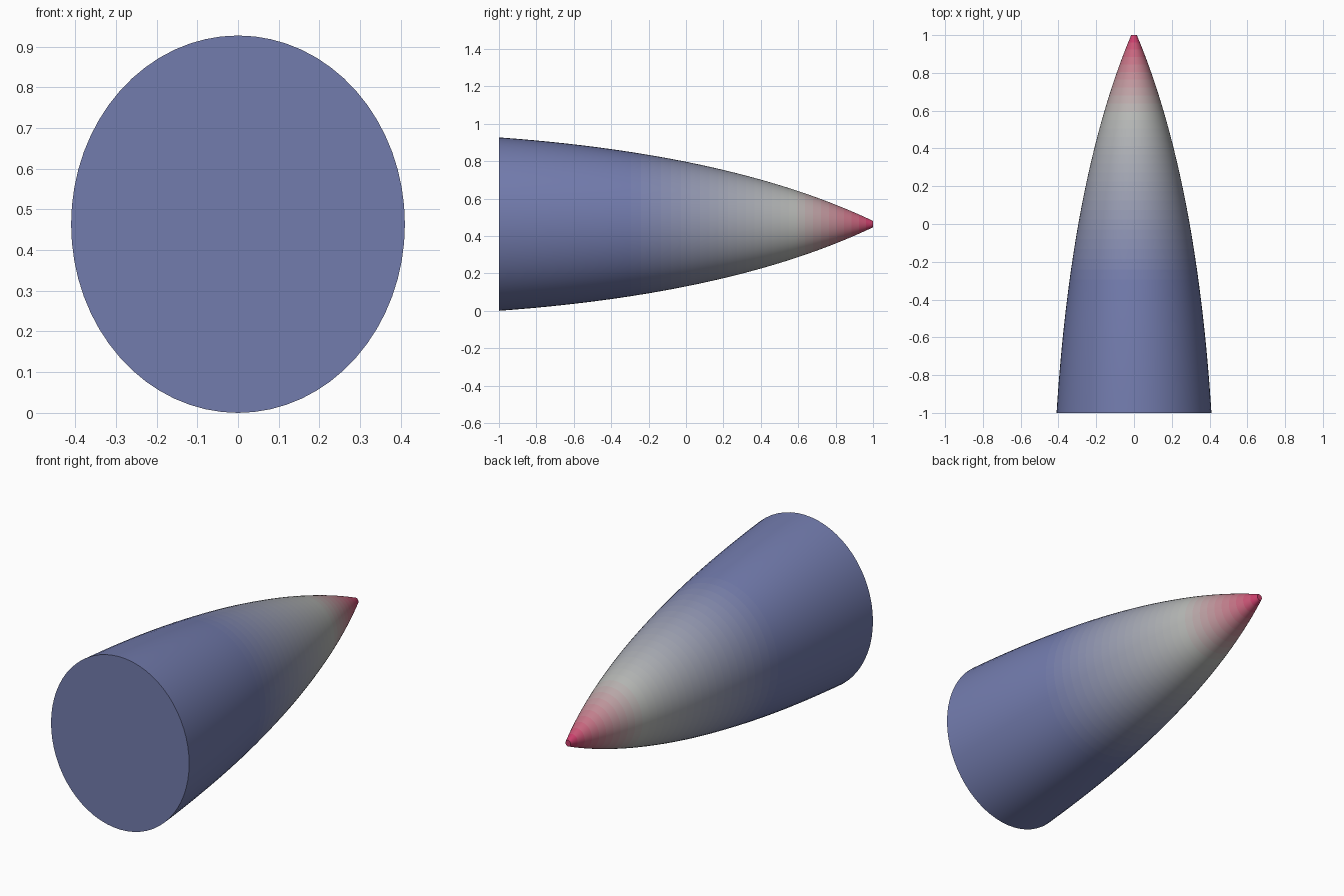
import bpy, bmesh, math

if "Cube" in bpy.data.objects:
    bpy.data.objects.remove(bpy.data.objects["Cube"])

SIDES, RINGS = 64, 40
RATIO = 0.4635 / 0.41   # cross-section height over width
BLUE, GREY, PINK = (0.17, 0.20, 0.42), (0.48, 0.49, 0.47), (0.60, 0.05, 0.15)


def profile(s):
    """Bezier outline: position along y and half width."""
    a, b, c = (1 - s) ** 2, 2 * s * (1 - s), s * s
    return -a + 0.25 * b + c, 0.41 * a + 0.33 * b + 0.015 * c


def mix(p, q, t):
    t = max(0, min(1, t))
    return tuple(u + (v - u) * t for u, v in zip(p, q))


def shade(y):
    """Blue body fading to grey, then to the pink tip."""
    if y < 0.58:
        return mix(BLUE, GREY, (y + 0.3) / 0.88)
    return mix(GREY, PINK, (y - 0.58) / 0.4)


mesh = bpy.data.meshes.new("nose_cone")
cone = bpy.data.objects.new("nose_cone", mesh)
bpy.context.collection.objects.link(cone)
bm = bmesh.new()

# Elliptical rings lofted along y
rings = []
for i in range(RINGS + 1):
    y, r = profile(i / RINGS)
    rings.append([bm.verts.new((r * math.cos(a), y, 0.4635 + r * RATIO * math.sin(a)))
                  for a in (2 * math.pi * k / SIDES for k in range(SIDES))])

# Skin in colour bands
for i in range(RINGS):
    y = profile((i + 0.5) / RINGS)[0]
    mat = bpy.data.materials.new(f"band_{i}")
    mat.diffuse_color = (*shade(y), 1)
    mat.use_nodes = True
    mat.node_tree.nodes["Principled BSDF"].inputs["Base Color"].default_value = mat.diffuse_color
    mesh.materials.append(mat)
    for k in range(SIDES):
        n = (k + 1) % SIDES
        f = bm.faces.new((rings[i][k], rings[i][n], rings[i + 1][n], rings[i + 1][k]))
        f.material_index = i

# Flat base and tiny blunt tip
bm.faces.new(rings[0]).material_index = 0
bm.faces.new(rings[-1]).material_index = RINGS - 1
bmesh.ops.recalc_face_normals(bm, faces=bm.faces)
bm.to_mesh(mesh)
bm.free()

bpy.context.view_layer.objects.active = cone
cone.select_set(True)
bpy.ops.object.shade_smooth_by_angle(angle=math.radians(30))
